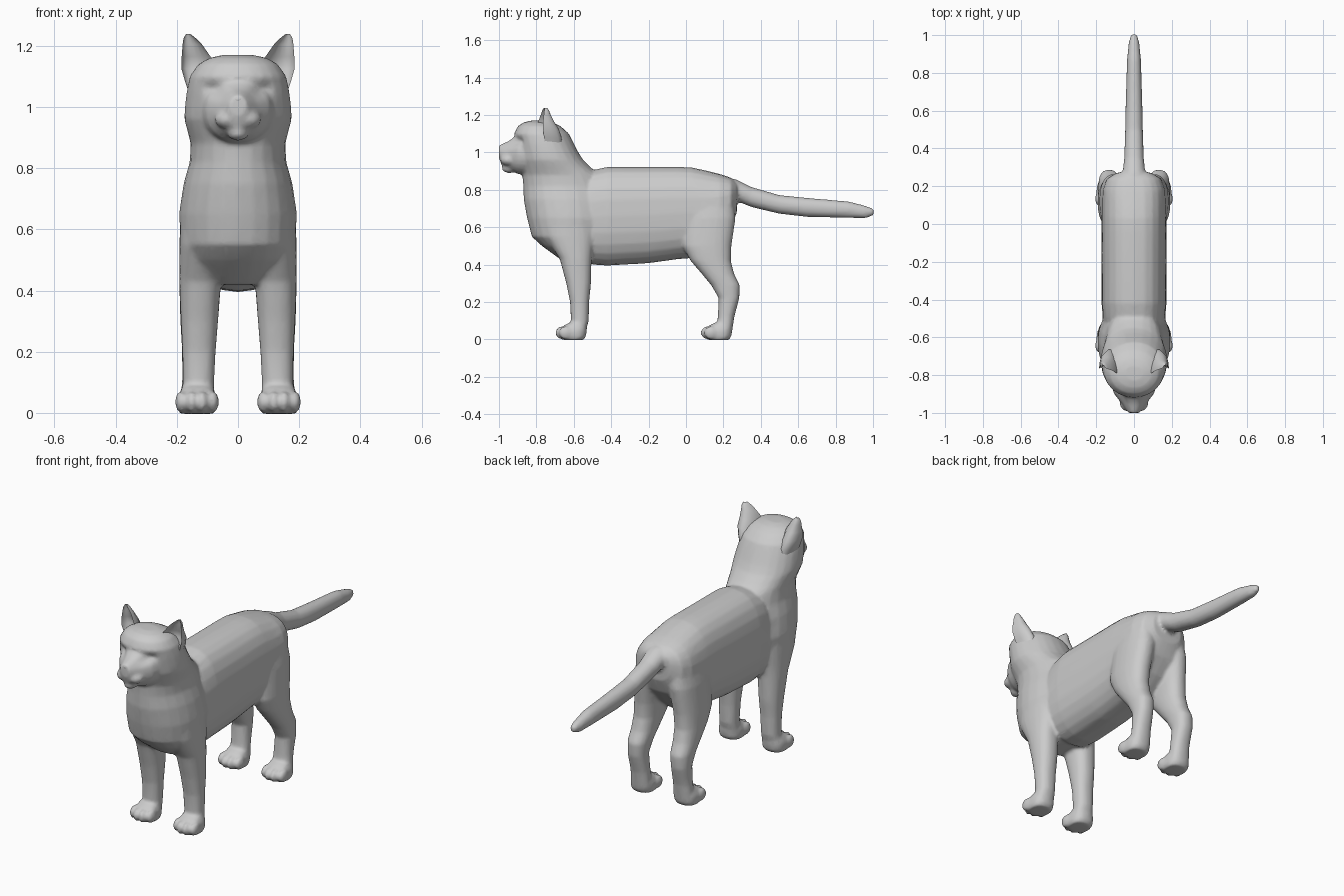
import bpy, bmesh
from math import sin, cos, pi, exp
from mathutils import Vector

if "Cube" in bpy.data.objects:
    bpy.data.objects.remove(bpy.data.objects["Cube"])


def make_object(name, rings):
    """Skin a list of closed rings and cap both ends."""
    bm = bmesh.new()
    rows = [[bm.verts.new(p) for p in ring] for ring in rings]
    n = len(rows[0])
    for a, b in zip(rows, rows[1:]):
        for i in range(n):
            j = (i + 1) % n
            bm.faces.new((a[i], a[j], b[j], b[i]))
    bm.faces.new(rows[0])
    bm.faces.new(rows[-1])
    bmesh.ops.recalc_face_normals(bm, faces=bm.faces)
    me = bpy.data.meshes.new(name)
    bm.to_mesh(me)
    bm.free()
    ob = bpy.data.objects.new(name, me)
    bpy.context.collection.objects.link(ob)
    return ob


def loft(name, axis, sections, power=2.3, side=1, n=24):
    """Sections: (position on axis, low, high, x low, x high)."""
    rings = []
    for pos, lo, hi, x0, x1 in sections:
        ring = []
        for i in range(n):
            c, s = cos(2 * pi * i / n), sin(2 * pi * i / n)
            u = abs(c) ** (2 / power) * (1 if c > 0 else -1)
            v = abs(s) ** (2 / power) * (1 if s > 0 else -1)
            x = side * ((x0 + x1) / 2 + u * (x1 - x0) / 2)
            w = (lo + hi) / 2 + v * (hi - lo) / 2
            ring.append((x, pos, w) if axis == 'y' else (x, w, pos))
        rings.append(ring)
    return make_object(name, rings)


def centred(rows):
    return [(p, lo, hi, -w, w) for p, lo, hi, w in rows]


def blob(name, centre, radii):
    bpy.ops.mesh.primitive_uv_sphere_add(segments=16, ring_count=10, location=centre)
    ob = bpy.context.object
    ob.name = name
    ob.scale = radii
    bpy.ops.object.transform_apply(location=False, rotation=False, scale=True)
    return ob


parts = []

# Torso
parts.append(loft("torso", 'y', centred([
    (-.66, .50, .82, .13), (-.50, .40, .905, .165), (-.42, .395, .923, .172),
    (-.20, .408, .923, .172), (-.04, .43, .923, .172), (.03, .435, .92, .172),
    (.10, .45, .905, .172), (.18, .52, .885, .168), (.24, .60, .865, .145),
    (.272, .68, .84, .09)]), 2.5))

# Chest, neck and skull as one upright column
parts.append(loft("chest_and_head", 'z', centred([
    (.42, -.66, -.50, .12), (.50, -.77, -.45, .172), (.55, -.825, -.42, .187),
    (.65, -.85, -.40, .193), (.75, -.868, -.41, .178), (.82, -.87, -.43, .158),
    (.88, -.875, -.46, .155), (.92, -.885, -.51, .165), (.96, -.895, -.55, .176),
    (1.0, -.90, -.575, .174), (1.05, -.91, -.60, .168), (1.1, -.92, -.625, .158),
    (1.14, -.90, -.67, .13), (1.16, -.87, -.71, .095), (1.17, -.83, -.75, .05)]), 2.1))

# Muzzle, whisker pads, chin
parts.append(loft("muzzle", 'y', centred([
    (-.80, .87, 1.12, .14), (-.90, .885, 1.095, .105), (-.95, .91, 1.06, .065),
    (-.985, .93, 1.045, .042), (-1.0, .97, 1.04, .028)]), 2.1))
for s in (-1, 1):
    parts.append(blob("whisker_pad", (s * .035, -.945, .96), (.042, .048, .032)))
parts.append(blob("chin", (0, -.945, .915), (.035, .04, .025)))

# Tail
parts.append(loft("tail", 'y', centred([
    (.15, .74, .88, .07), (.27, .74, .855, .06), (.35, .708, .815, .052),
    (.50, .672, .772, .047), (.65, .655, .757, .044), (.87, .65, .738, .037),
    (.96, .648, .715, .028), (1.005, .665, .698, .015)]), 2.1))

# Legs and paws, both sides
for s in (-1, 1):
    parts.append(loft("front_leg", 'z', [
        (.70, -.76, -.50, .05, .185), (.55, -.75, -.49, .04, .192),
        (.43, -.675, -.505, .055, .192), (.30, -.64, -.508, .065, .187),
        (.20, -.62, -.518, .073, .182), (.10, -.615, -.52, .078, .18),
        (.03, -.62, -.54, .075, .19)], 2.3, s))
    parts.append(loft("hind_leg", 'z', [
        (.78, .02, .25, .03, .155), (.65, -.02, .265, .03, .182),
        (.50, -.02, .243, .05, .192), (.42, .025, .24, .06, .192),
        (.35, .085, .258, .068, .19), (.29, .135, .288, .075, .188),
        (.22, .175, .285, .083, .184), (.12, .17, .258, .08, .182),
        (.03, .16, .245, .075, .19)], 2.3, s))
    for y in (-.695, .082):
        parts.append(loft("paw", 'z', [
            (-.003, y + .04, y + .145, .078, .19), (.015, y + .025, y + .16, .07, .198),
            (.05, y + .025, y + .165, .07, .198), (.08, y + .05, y + .165, .08, .185),
            (.092, y + .08, y + .16, .09, .175)], 2.4, s))
        for k in range(4):
            parts.append(blob("toe", (s * (.083 + .034 * k), y + (.034 if k in (1, 2) else .052), .036),
                              (.021, .038, .036)))

# Fuse everything into one soft skin
bpy.ops.object.select_all(action='DESELECT')
for ob in parts:
    ob.select_set(True)
body = parts[0]
bpy.context.view_layer.objects.active = body
bpy.ops.object.join()
body.name = "cat_body"
m = body.modifiers.new("fuse", 'REMESH')
m.mode = 'VOXEL'
m.voxel_size = .009
bpy.ops.object.modifier_apply(modifier=m.name)
m = body.modifiers.new("soften", 'SMOOTH')
m.factor = .5
m.iterations = 5
bpy.ops.object.modifier_apply(modifier=m.name)

# Shallow eye sockets
for v in body.data.vertices:
    if v.co.y < -.8 and v.co.z > .95:
        dx = (abs(v.co.x) - .075) / .035
        dz = (v.co.z - 1.055 - .2 * (abs(v.co.x) - .075)) / .022
        v.co.y += .018 * exp(-dx * dx - dz * dz)
m = body.modifiers.new("lighten", 'DECIMATE')
m.ratio = .3
bpy.ops.object.modifier_apply(modifier=m.name)
body.data.shade_smooth()

# Nose
nose = blob("nose", (0, -.985, 1.025), (.022, .016, .014))
nose.data.shade_smooth()

# Ears: crescent sections, hollow at the front
for s, name in ((1, "ear_left"), (-1, "ear_right")):
    rings = []
    for z, x0, x1, y0, y1 in [(1.04, .06, .158, -.79, -.66), (1.08, .065, .172, -.80, -.665),
                              (1.125, .08, .185, -.80, -.68), (1.165, .09, .184, -.79, -.705),
                              (1.205, .118, .181, -.775, -.725), (1.225, .138, .178, -.768, -.733),
                              (1.238, .155, .17, -.76, -.742)]:
        hollow = .6 if z > 1.1 else .2
        ring = []
        for i in range(9):
            t = pi * i / 8
            ring.append((-cos(t), sin(t)))
        for i in range(1, 8):
            t = pi * (1 - i / 8)
            ring.append((-cos(t), hollow * sin(t)))
        # outer rim sits slightly further back than the inner rim
        rings.append([(s * ((x0 + x1) / 2 + a * (x1 - x0) / 2),
                       y0 + b * (y1 - y0) * .85 + (a + 1) * .15 * (y1 - y0), z) for a, b in ring])
    ear = make_object(name, rings)
    bpy.ops.object.select_all(action='DESELECT')
    ear.select_set(True)
    bpy.context.view_layer.objects.active = ear
    bpy.ops.object.shade_smooth_by_angle(angle=.9)
